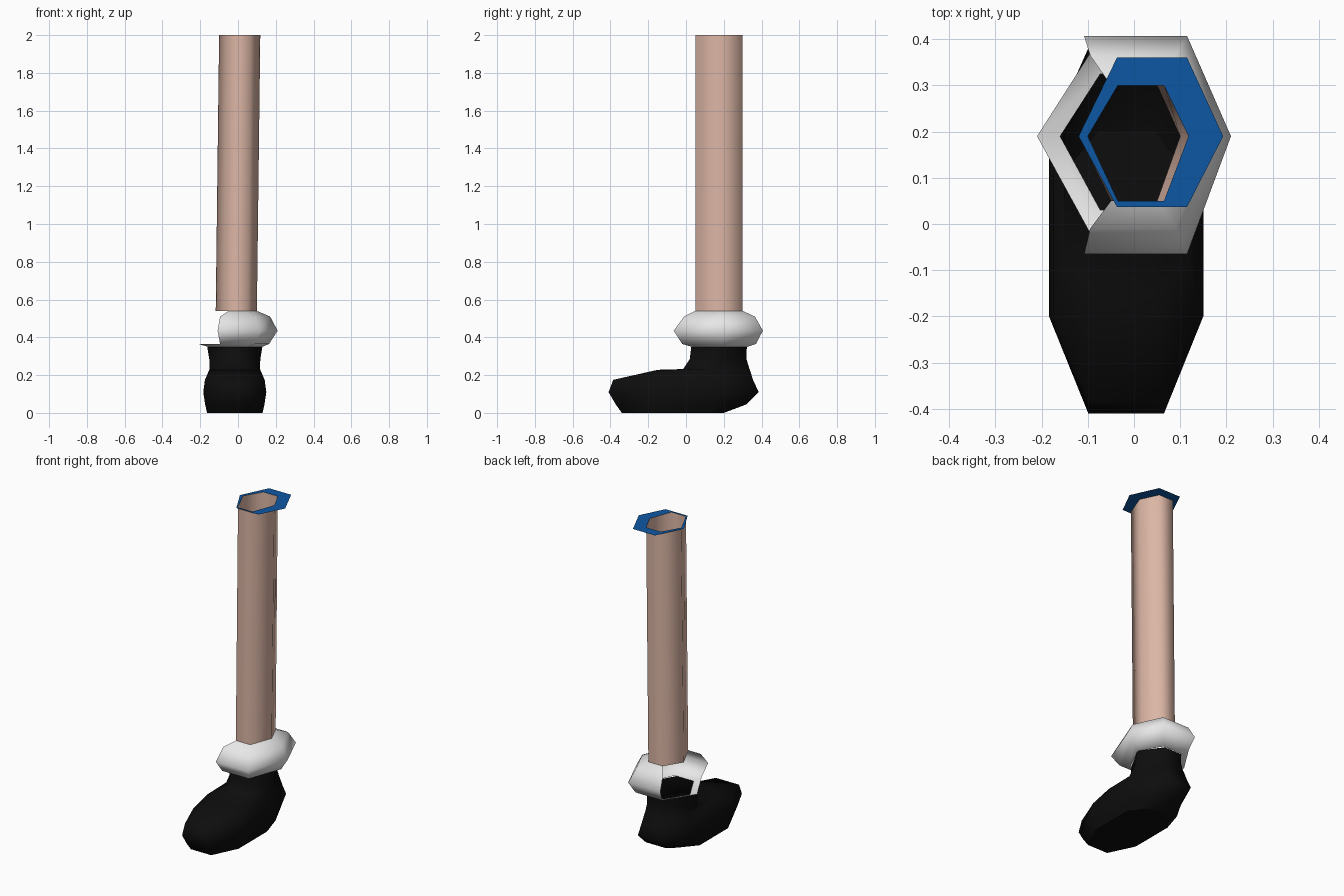
import bpy

if "Cube" in bpy.data.objects:
    bpy.data.objects.remove(bpy.data.objects["Cube"])


def material(name, rgb):
    m = bpy.data.materials.new(name)
    m.diffuse_color = (*rgb, 1)
    m.use_nodes = True
    m.node_tree.nodes["Principled BSDF"].inputs["Base Color"].default_value = m.diffuse_color
    return m


skin = material("skin", (0.72, 0.47, 0.38))
white = material("white", (0.8, 0.8, 0.8))
blue = material("blue", (0.004, 0.095, 0.36))
black = material("black", (0.004, 0.004, 0.004))


def loft(name, rings, mat, skip=lambda level, side: False, cap=False, smooth=True):
    """Join successive outlines with quads, leaving out skipped panels."""
    n = len(rings[0])
    verts = [v for ring in rings for v in ring]
    faces = []
    for k in range(len(rings) - 1):
        for i in range(n):
            if not skip(k, i):
                j = (i + 1) % n
                faces.append((k * n + i, k * n + j, (k + 1) * n + j, (k + 1) * n + i))
    if cap:
        faces.append(tuple(reversed(range(n))))
    mesh = bpy.data.meshes.new(name)
    mesh.from_pydata(verts, [], faces)
    mesh.materials.append(mat)
    for p in mesh.polygons:
        p.use_smooth = smooth and len(p.vertices) == 4
    mesh.validate()
    ob = bpy.data.objects.new(name, mesh)
    bpy.context.collection.objects.link(ob)
    return ob


def hexagon(xl, cl, cr, xr, yf, yb, z, ym=0.19):
    return [(xl, ym, z), (cl, yf, z), (cr, yf, z),
            (xr, ym, z), (cr, yb, z), (cl, yb, z)]


# Leg: slightly leaning open hexagonal tube
leg_bottom = hexagon(-0.118, -0.05, 0.05, 0.10, 0.05, 0.30, 0.54)
leg_top = hexagon(-0.10, -0.035, 0.065, 0.118, 0.05, 0.30, 2.0)
loft("leg", [leg_bottom, leg_top], skin)

# Flat trouser hem around the top of the leg
hem_outer = hexagon(-0.12, -0.037, 0.115, 0.193, 0.037, 0.36, 2.0)
loft("hem", [hem_outer, leg_top], blue, smooth=False)

# Bulging sock, open on its left side except for the lowest band
sock = [
    hexagon(-0.16, -0.073, 0.055, 0.13, 0.03, 0.325, 0.35),
    hexagon(-0.21, -0.095, 0.09, 0.165, -0.02, 0.37, 0.365),
    hexagon(-0.20, -0.108, 0.115, 0.21, -0.065, 0.407, 0.435),
    hexagon(-0.17, -0.095, 0.09, 0.17, -0.01, 0.365, 0.51),
    leg_bottom,
]
loft("sock", sock, white, skip=lambda k, i: k > 0 and i in (0, 5))


# Boot: stacked outlines with angular toe and heel
def sole_outline(w, toe_w, heel_w, toe, side_front, heel, z, side_back=0.19, cx=-0.017):
    half = [(toe_w, toe), (w, side_front), (w, side_back), (heel_w, heel)]
    return ([(cx + x, y, z) for x, y in half] +
            [(cx - x, y, z) for x, y in reversed(half)])


boot = [
    sole_outline(0.147, 0.07, 0.06, -0.34, -0.18, 0.20, 0.005, 0.10),
    sole_outline(0.157, 0.077, 0.07, -0.372, -0.19, 0.32, 0.045, 0.17),
    sole_outline(0.167, 0.082, 0.08, -0.41, -0.20, 0.385, 0.11),
    sole_outline(0.158, 0.08, 0.075, -0.385, -0.19, 0.355, 0.175),
    sole_outline(0.135, 0.065, 0.068, -0.15, -0.08, 0.338, 0.228),
    sole_outline(0.134, 0.06, 0.066, -0.015, 0.10, 0.336, 0.232),
    sole_outline(0.135, 0.06, 0.063, 0.02, 0.15, 0.32, 0.285),
    sole_outline(0.146, 0.06, 0.06, 0.028, 0.18, 0.322, 0.35, 0.20),
]
# settle the sole on the ground
boot[0] = [(x, y, 0.0) for x, y, z in boot[0]]
loft("boot", boot, black, cap=True)
